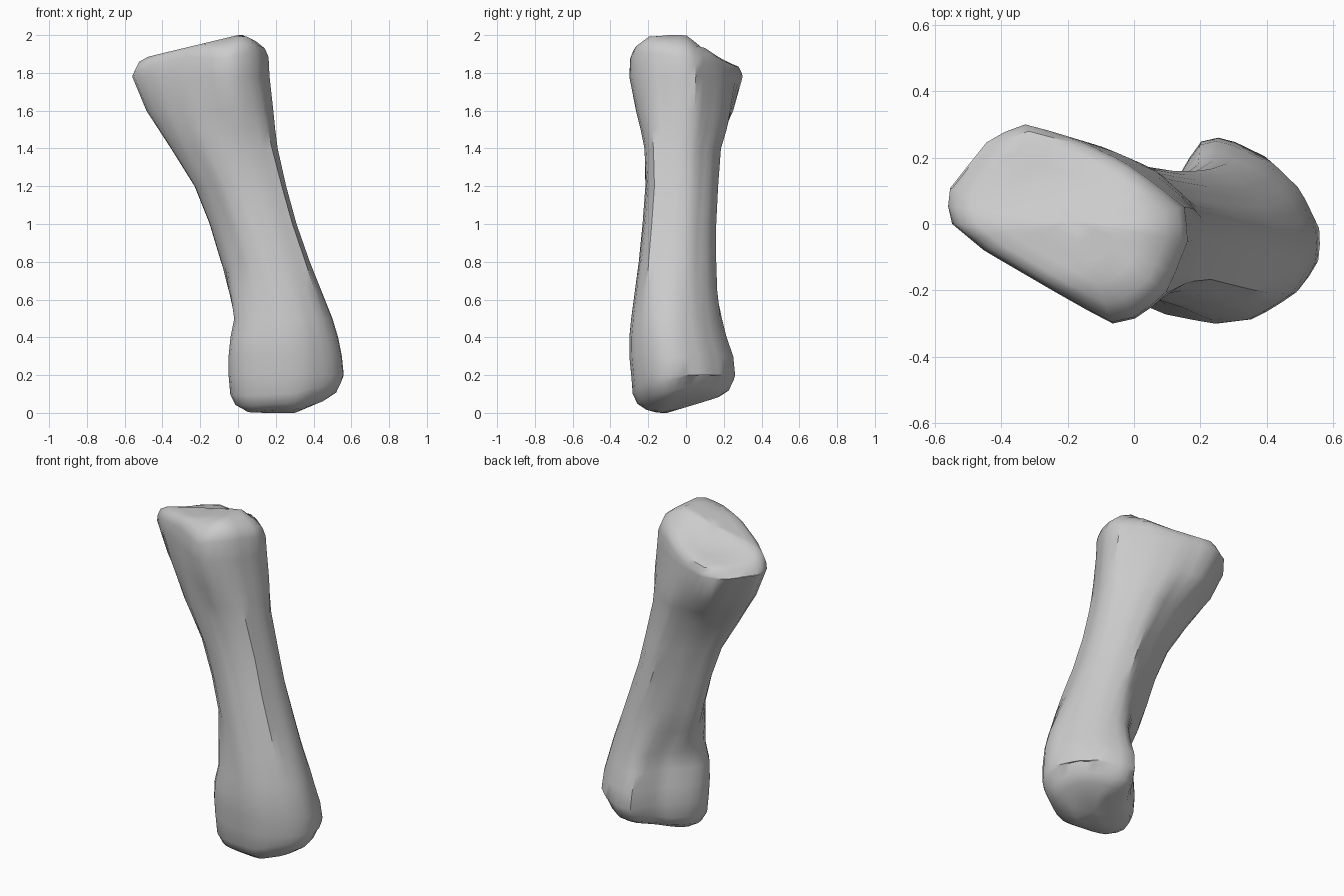
import bpy, bmesh, math
from mathutils import Vector

cube = bpy.data.objects.get("Cube")
if cube:
    bpy.data.objects.remove(cube)

SIDES = 36

# Cross-section outlines: broad head, ridged shaft, foot with a groove at the back
HEAD = [(-.56, .01), (-.56, .1), (-.43, .26), (-.32, .3), (-.15, .25), (-.02, .19), (.08, .12),
        (.17, .05), (.18, -.05), (.12, -.2), (.03, -.28), (-.06, -.3), (-.24, -.2), (-.45, -.08)]
SHAFT = [(-1, .1), (-.9, .32), (-.45, .68), (.2, 1), (.6, .78), (.95, .3), (1, -.1),
         (.9, -.75), (.5, -.95), (0, -1), (-.38, -.84), (-.8, -.35)]
FOOT = [(-.05, -.09), (0, 0), (.06, .06), (.11, .1), (.16, .18), (.19, .24), (.23, .265),
        (.29, .255), (.4, .2), (.5, .1), (.56, -.03), (.55, -.13), (.49, -.21), (.37, -.285),
        (.25, -.3), (.1, -.27), (.02, -.235), (-.03, -.19)]

# Height, then left, right, front and back limits of the bone
LEVELS = [(.2, -.05, .56, -.29, .26), (.3, -.05, .55, -.3, .25), (.4, -.04, .53, -.3, .215),
          (.5, -.02, .5, -.29, .19), (.65, -.05, .44, -.27, .165), (.8, -.09, .38, -.25, .16),
          (1, -.15, .31, -.23, .16), (1.2, -.23, .255, -.215, .17), (1.4, -.355, .21, -.22, .185),
          (1.5, -.42, .197, -.24, .215), (1.6, -.485, .187, -.265, .25),
          (1.78, -.56, .167, -.3, .3)]


def fit(points, x0, x1, y0, y1):
    """Stretch an outline to the given limits."""
    xs, ys = [p[0] for p in points], [p[1] for p in points]
    return [Vector((x0 + (x - min(xs)) / (max(xs) - min(xs)) * (x1 - x0),
                    y0 + (y - min(ys)) / (max(ys) - min(ys)) * (y1 - y0))) for x, y in points]


def resample(points):
    """Walk round an outline at even angles."""
    points = fit(points, -1, 1, -1, 1)
    ring = []
    for i in range(SIDES):
        a = math.tau * i / SIDES
        d = Vector((math.cos(a), math.sin(a)))
        best = 0
        for p, q in zip(points, points[1:] + points[:1]):
            e = q - p
            det = d.cross(e)
            if abs(det) > 1e-6:
                t, s = p.cross(e) / det, p.cross(d) / det
                if t > 0 and -1e-4 <= s <= 1.0001:
                    best = max(best, t)
        ring.append(d * best)
    return ring


def ease(t):
    t = max(0, min(1, t))
    return t * t * (3 - 2 * t)


head, shaft, foot = resample(HEAD), resample(SHAFT), resample(FOOT)


def section(z, *limits):
    h, f = ease((z - 1.28) / .5), ease((.85 - z) / .45)
    return fit([a * h + b * f + c * (1 - h - f) for a, b, c in zip(head, foot, shaft)], *limits)


def head_height(p):
    back = max(p.y, 0)
    return (2 - .8 * back + 1.2 * back * back + .24 * min(p.x, 0) * (1 - 2.5 * back)
            - .5 * max(p.x - .03, 0) - .5 * max(-p.y - .18, 0))


def foot_height(p):
    return (.3 * max(p.y + .1, 0) + .4 * max(p.x - .3, 0)
            + .3 * max(.06 - p.x, 0) + .3 * max(-p.y - .16, 0))


def cap(ring, height, steps):
    """Shrink a rim inward over a sloping end surface."""
    c = sum(ring, Vector((0, 0))) / SIDES
    out = []
    for scale, drop in steps:
        pts = [c + (p - c) * scale for p in ring]
        out.append([(p.x, p.y, height(p) + drop) for p in pts])
    return out, (c.x, c.y, height(c))


# Stack the rings from foot to head
flat = [section(*level) for level in LEVELS]
body = [[(p.x, p.y, level[0]) for p in ring] for ring, level in zip(flat, LEVELS)]
low, low_mid = cap(flat[0], foot_height, [(.97, .065), (.88, .02), (.7, .002), (.4, 0)])
top, top_mid = cap(flat[-1], head_height,
                   [(.985, -.05), (.93, -.015), (.8, 0), (.6, 0), (.4, 0), (.2, 0)])
rings = low[::-1] + body + top

bm = bmesh.new()
loops = [[bm.verts.new(p) for p in ring] for ring in rings]
for a, b in zip(loops, loops[1:]):
    for i in range(SIDES):
        j = (i + 1) % SIDES
        bm.faces.new((a[i], a[j], b[j], b[i]))
for loop, mid in ((loops[0], low_mid), (loops[-1], top_mid)):
    v = bm.verts.new(mid)
    for i in range(SIDES):
        bm.faces.new((loop[i], loop[(i + 1) % SIDES], v))
bmesh.ops.recalc_face_normals(bm, faces=bm.faces)
mesh = bpy.data.meshes.new("bone")
bm.to_mesh(mesh)
bm.free()
bone = bpy.data.objects.new("bone", mesh)
bpy.context.collection.objects.link(bone)

# One plain grey
grey = bpy.data.materials.new("bone_grey")
grey.use_nodes = True
colour = (.6, .6, .6, 1)
grey.diffuse_color = colour
grey.node_tree.nodes["Principled BSDF"].inputs["Base Color"].default_value = colour
mesh.materials.append(grey)

bpy.ops.object.select_all(action="DESELECT")
bone.select_set(True)
bpy.context.view_layer.objects.active = bone
bpy.ops.object.shade_smooth_by_angle(angle=math.radians(40))
